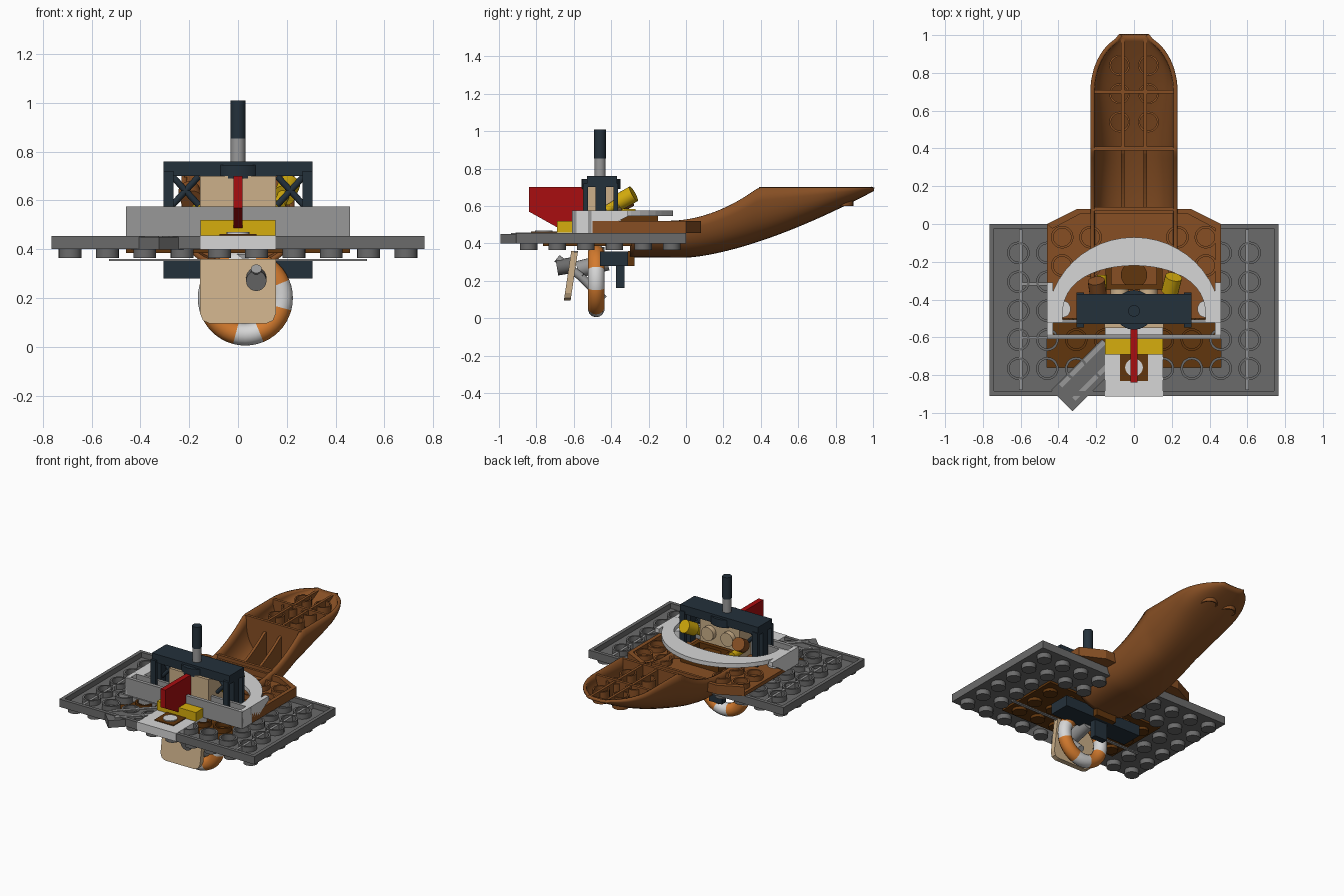
import bpy, bmesh, math
from mathutils import Matrix, Vector

if "Cube" in bpy.data.objects:
    bpy.data.objects.remove(bpy.data.objects["Cube"])


def material(name, *srgb):
    mat = bpy.data.materials.new(name)
    colour = [((c + .055) / 1.055) ** 2.4 for c in srgb] + [1]
    mat.use_nodes = True
    mat.diffuse_color = colour
    mat.node_tree.nodes["Principled BSDF"].inputs["Base Color"].default_value = colour
    return mat


dark_grey = material("dark grey", .42, .42, .42)
mid_grey = material("mid grey", .6, .6, .6)
light_grey = material("light grey", .84, .84, .84)
navy = material("dark navy", .14, .19, .23)
brown = material("reddish brown", .53, .31, .14)
dark_brown = material("dark brown", .38, .21, .05)
tan = material("tan", .8, .69, .54)
red = material("dark red", .66, .05, .06)
yellow = material("yellow", .84, .68, .05)
orange = material("orange", .83, .48, .18)


def finish(bm, name, *mats, smooth=False):
    bmesh.ops.recalc_face_normals(bm, faces=bm.faces)
    mesh = bpy.data.meshes.new(name)
    bm.to_mesh(mesh)
    bm.free()
    obj = bpy.data.objects.new(name, mesh)
    bpy.context.collection.objects.link(obj)
    for mat in mats:
        mesh.materials.append(mat)
    if smooth:
        bpy.ops.object.select_all(action='DESELECT')
        obj.select_set(True)
        bpy.context.view_layer.objects.active = obj
        bpy.ops.object.shade_smooth_by_angle(angle=math.radians(35))
    return obj


def boxes(name, mat, *extents):
    """Joined boxes, each given as (x range, y range, z range)."""
    bm = bmesh.new()
    for ranges in extents:
        mid = Vector([sum(r) / 2 for r in ranges])
        size = Vector([r[1] - r[0] for r in ranges])
        matrix = Matrix.Translation(mid) @ Matrix.Diagonal(size).to_4x4()
        bmesh.ops.create_cube(bm, size=1, matrix=matrix)
    return finish(bm, name, mat)


def prism(name, mat, outline, axis, low, high):
    """Extrude a 2D outline along the x, y or z axis."""
    place = {"x": lambda a, b, h: (h, a, b), "y": lambda a, b, h: (a, h, b),
             "z": lambda a, b, h: (a, b, h)}[axis]
    bm = bmesh.new()
    face = bm.faces.new([bm.verts.new(place(a, b, low)) for a, b in outline])
    moved = bmesh.ops.extrude_face_region(bm, geom=[face])["geom"]
    bmesh.ops.translate(bm, vec=place(0, 0, high - low),
                        verts=[v for v in moved if isinstance(v, bmesh.types.BMVert)])
    return finish(bm, name, mat)


def rods(name, mat, radius, *ends):
    """Joined cylinders between pairs of points."""
    bm = bmesh.new()
    for start, end in ends:
        a, b = Vector(start), Vector(end)
        turn = (b - a).to_track_quat('Z', 'Y').to_matrix().to_4x4()
        bmesh.ops.create_cone(bm, cap_ends=True, segments=20, radius1=radius, radius2=radius,
                              depth=(b - a).length, matrix=Matrix.Translation((a + b) / 2) @ turn)
    return finish(bm, name, mat, smooth=True)


def tubes(name, mat, points, low, high, outer=.06, inner=.047, count=20):
    """Hollow upright tubes."""
    bm = bmesh.new()
    for x, y in points:
        rings = []
        for r, z in ((outer, low), (outer, high), (inner, high), (inner, low)):
            angles = [math.tau * i / count for i in range(count)]
            rings.append([bm.verts.new((x + r * math.cos(t), y + r * math.sin(t), z)) for t in angles])
        for k in range(4):
            a, b = rings[k], rings[(k + 1) % 4]
            for i in range(count):
                j = (i + 1) % count
                bm.faces.new((a[i], a[j], b[j], b[i]))
    return finish(bm, name, mat, smooth=True)


pitch = .153
W, D, IN = .765, .91, .46       # plate half width, depth, opening half width
BASE, TOP = .4, .455


def central(x, y):
    return abs(x) < IN - .02 and -.76 < y < -.3


# Upturned base plate: skin, rim, studs below and tubes inside
skin = (BASE, BASE + .018)
boxes("base_plate_skin", dark_grey,
      ((-W, -IN), (-D, 0), skin), ((IN, W), (-D, 0), skin),
      ((-IN, IN), (-D, -.76), skin), ((-IN, IN), (-.3, 0), skin))
rim = (BASE, TOP)
boxes("base_plate_rim", dark_grey, ((-W, W), (-D, -D + .025), rim), ((-W, W), (-.025, 0), rim),
      ((-W, -W + .025), (-D, 0), rim), ((W - .025, W), (-D, 0), rim))
studs = [((i - 4.5) * pitch, -(j + .5) * pitch) for i in range(10) for j in range(6)]
for label, mat, inside in (("base_studs", dark_grey, False), ("centre_studs", dark_brown, True)):
    rods(label, mat, .047, *[((x, y, .365), (x, y, BASE + .005))
                             for x, y in studs if central(x, y) == inside])
joints = [((i - 4) * pitch, -(j + 1) * pitch) for i in range(9) for j in range(5)]
tubes("base_tubes", dark_grey, [p for p in joints if not central(*p)], BASE + .01, TOP)
tubes("centre_tubes", dark_brown, [p for p in joints if central(*p)], BASE, TOP - .01)
boxes("centre_floor", dark_brown, ((-IN, IN), (-.765, -.29), (.385, .41)))
boxes("plate_ribs", mid_grey, *[((x - .009, x + .009), (-.88, -.03), (.415, .45)) for x in (-.6, .6)],
      ((-.6, .1), (-.325, -.31), (.42, .45)), ((-.6, .1), (-.61, -.595), (.42, .45)))
boxes("under_strip", mid_grey, ((-.53, .53), (-.6, -.58), (.352, .36)))

# Angled hinge plate at the front
hinge = boxes("hinge_plate", dark_grey, ((-.19, .19), (-.08, .08), (BASE - .002, TOP - .005)))
bars = boxes("hinge_bars", mid_grey, *[((-.14, .19), (y - .012, y + .012), (.44, TOP)) for y in (-.04, .06)])
for part in (hinge, bars):
    part.location = (-.247, -.8, 0)
    part.rotation_euler.z = math.pi / 4


# Curved hull
def hull_bottom(y):
    return .335 + .355 * max(y, 0) ** 1.5


def hull_top(y):
    return min(.7, .52 + .18 * (max(y + .1, 0) / .49) ** 2)


def hull_width(y):
    return max(.07, .22 * math.sqrt(max(0, 1 - (max(y - .7, 0) / .3) ** 2)))


def hull_section(y, count=20):
    points = []
    for i in range(count + 1):
        t = math.pi * i / count
        c, s = math.cos(t), math.sin(t)
        x = math.copysign(abs(c) ** .75, c) * hull_width(y)
        points.append((x, hull_top(y) - (hull_top(y) - hull_bottom(y)) * abs(s) ** .75))
    return points


bm = bmesh.new()
stations = [-.3 + 1.3 * i / 48 for i in range(49)]
rows = [[bm.verts.new((x, y, z)) for x, z in hull_section(y)] for y in stations]
for a, b in zip(rows, rows[1:]):
    for i in range(len(a) - 1):
        bm.faces.new((a[i], a[i + 1], b[i + 1], b[i]))
hull = finish(bm, "hull_shell", brown, smooth=True)
shell = hull.modifiers.new("thickness", 'SOLIDIFY')
shell.thickness, shell.offset = .022, 0
for y in (.08, .4, .7):
    prism("hull_cross_rib", brown, hull_section(y), "y", y - .01, y + .01)
for x in (-.06, .06):
    for first, last, drop in ((.08, .4, .07), (.4, .985, .005)):
        ys = [first + (last - first) * i / 12 for i in range(13)]
        outline = [(y, hull_bottom(y)) for y in ys]
        outline += [(y, max(hull_top(y) - drop, hull_bottom(y) + .004)) for y in reversed(ys)]
        prism("hull_long_rib", brown, outline, "x", x - .009, x + .009)
tubes("hull_tubes", brown, [(s * pitch / 2, y) for s in (-1, 1) for y in (.54, .69, .84)], .6, .685, .055, .045)

# Brown deck tray with clipped rear corners
deck = [(-IN, -.5), (IN, -.5), (IN, 0), (.3, .08), (-.3, .08), (-IN, 0)]
prism("deck_floor", brown, deck, "z", TOP, TOP + .025)
for (ax, ay), (bx, by) in zip(deck[1:], deck[2:]):
    k = .94
    wall = [(ax, ay), (bx, by), (bx * k, by - .025), (ax * k, ay - .025)]
    prism("deck_rim", brown, wall, "z", TOP, .52)
tubes("deck_tubes", brown, [(s * x, y) for s in (-1, 1) for x in (.23, .38) for y in (-.07, -.22)], TOP, .515)
boxes("rear_frame", dark_brown, *[((s * .135 - .015, s * .135 + .015), (-.35, -.15), (.48, .56)) for s in (-1, 1)],
      ((-.15, .15), (-.18, -.15), (.48, .56)), ((-.15, .15), (-.35, -.32), (.48, .56)))
rods("rear_disc", dark_brown, .07, ((0, -.27, .48), (0, -.27, .54)))

# Grey arch and front walls
turns = [math.pi * i / 24 for i in range(25)]
arch = [(IN * math.cos(t), -.52 + .45 * math.sin(t)) for t in turns]
arch += [(.38 * math.cos(t), -.52 + .3 * math.sin(t) ** .7) for t in reversed(turns[1:-1])]
arch.insert(25, (-.38, -.52))
arch.append((.38, -.52))
prism("arch_plate", light_grey, arch, "z", .545, .575)
boxes("front_walls", mid_grey, ((-IN, IN), (-.61, -.585), (TOP, .575)), ((-IN, IN), (-.525, -.505), (TOP, .575)))
cheek = [(-.61, TOP), (-.46, TOP), (-.38, .51), (-.31, .545), (-.31, .575), (-.61, .575)]
for s in (-1, 1):
    prism("side_cheek", light_grey, cheek, "x", s * .445 - .015, s * .445 + .015)
    rods("cheek_stud", light_grey, .045, ((s * .38, -.45, TOP), (s * .38, -.45, .54)))

# Front strip, yellow block and fin
boxes("front_strip", light_grey, ((-.153, .153), (-D - .002, -.55), (BASE - .001, TOP + .002)))
boxes("strip_inlay", dark_brown, ((-.075, .075), (-.83, -.69), (TOP, TOP + .008)))
rods("strip_stud", light_grey, .047, ((0, -.76, TOP), (0, -.76, TOP + .015)))
boxes("yellow_block", yellow, ((-.153, .153), (-.69, -.61), (TOP, .52)))
fin = [(-.84, .7), (-.84, .57), (-.67, .475), (-.55, .475), (-.55, .7)]
prism("red_fin", red, fin, "x", -.018, .018)

# Tower: tan core, navy bridge and mast
boxes("tower_core", tan, ((-.155, .155), (-.55, -.38), (TOP, .7)))
rods("core_studs", tan, .048, *[((s * pitch / 2, -.39, .62), (s * pitch / 2, -.345, .62)) for s in (-1, 1)])
boxes("bridge_beam", navy, ((-.305, .305), (-.53, -.37), (.7, .76)))
boxes("bridge_posts", navy, *[((s * .285 - .02, s * .285 + .02), (y - w, y + w), (TOP, .72))
                              for s in (-1, 1) for y, w in ((-.535, .012), (-.455, .028), (-.375, .012))])
rods("bridge_braces", navy, .013, *[((s * .16, -.46, a), (s * .27, -.46, b))
                                    for s in (-1, 1) for a, b in ((.58, .7), (.7, .58))])
rods("bridge_boss", navy, .105, ((0, -.455, .69), (0, -.455, .745)))
rods("mast_foot", mid_grey, .03, ((0, -.46, .76), (0, -.46, .855)))
rods("mast_top", navy, .031, ((0, -.46, .855), (0, -.46, 1.01)))
rods("yellow_nozzle", yellow, .045, ((.19, -.36, .62), (.21, -.28, .665)))
rods("yellow_pins", yellow, .025, ((.17, -.42, .58), (.19, -.34, .63)), ((-.17, -.4, .56), (-.17, -.27, .56)))
rods("brown_nozzle", brown, .045, ((-.19, -.37, .6), (-.2, -.3, .64)))

# Tilted tan tile below, with rounded lower corners
tile = [(-.155, .36), (-.155, .135), (-.143, .107), (-.115, .095),
        (.115, .095), (.143, .107), (.155, .135), (.155, .36)]
panel = prism("tan_tile", tan, tile, "y", -.018, .018)
panel.location = (0, -.665, 0)
panel.rotation_euler.x = 0
for vert in panel.data.vertices:
    vert.co.y += (vert.co.z - .095) * .15 + .03

# Ring with four light bands
bm = bmesh.new()
segments, sides = 48, 14
loops = []
for i in range(segments):
    t = math.tau * i / segments
    loop = []
    for j in range(sides):
        u = math.tau * j / sides
        r = .15 + .045 * math.cos(u)
        loop.append(bm.verts.new((.03 + r * math.cos(t), -.48 + .045 * math.sin(u), .2 + r * math.sin(t))))
    loops.append(loop)
for i in range(segments):
    a, b = loops[i], loops[(i + 1) % segments]
    for j in range(sides):
        k = (j + 1) % sides
        face = bm.faces.new((a[j], a[k], b[k], b[j]))
        face.material_index = int((i + 3) % 12 < 6 and (i + 3) % 12 >= 1)
finish(bm, "ring", orange, light_grey, smooth=True)

# Underside mount, lever and clip
boxes("under_beam", navy, ((-.305, .305), (-.46, -.31), (.28, .356)))
boxes("under_post", navy, ((-.05, .05), (-.375, -.33), (.16, .3)))
boxes("under_block", dark_brown, ((-.08, .08), (-.31, -.275), (.28, .36)))
rods("clip_pin", dark_grey, .042, ((.075, -.69, .27), (.075, -.6, .285)))
rods("lever", mid_grey, .022, ((.075, -.69, .32), (.075, -.56, .22)), ((.075, -.56, .22), (.075, -.44, .1)))
rods("ring_holder", mid_grey, .045, ((.03, -.58, .26), (.03, -.42, .3)), ((.03, -.48, .28), (.03, -.48, .38)))
